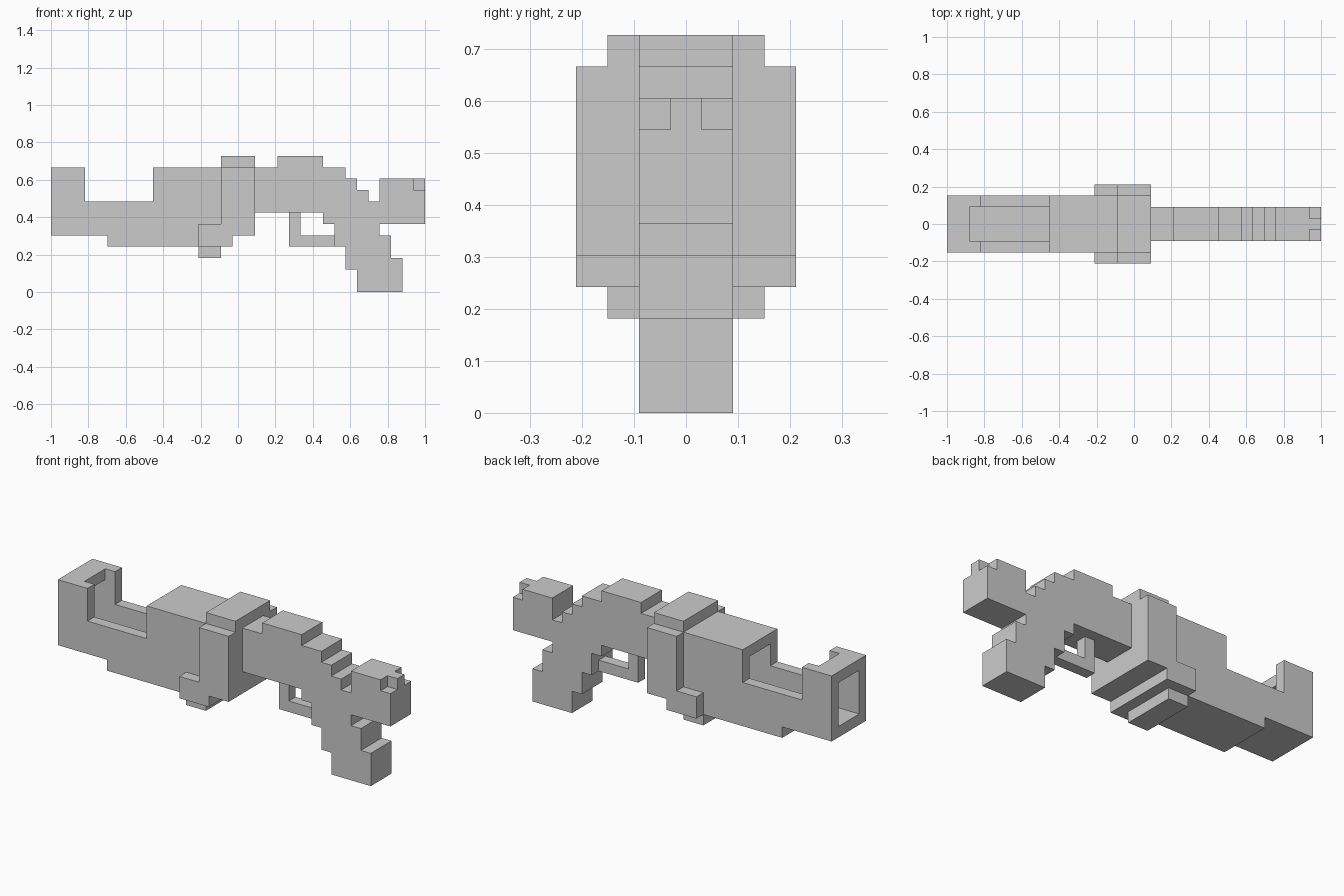
import bpy
import bmesh

if "Cube" in bpy.data.objects:
    bpy.data.objects.remove(bpy.data.objects["Cube"])

U = 2 / 33  # size of one block of the stepped style


def extrude(name, outline, half):
    """Extrude an (x, z) outline, in blocks, from y = -half to y = +half."""
    bm = bmesh.new()
    face = bm.faces.new([bm.verts.new(((x - 16.5) * U, -half * U, z * U)) for x, z in outline])
    moved = bmesh.ops.extrude_face_region(bm, geom=[face])["geom"]
    bmesh.ops.translate(bm, vec=(0, 2 * half * U, 0),
                        verts=[v for v in moved if isinstance(v, bmesh.types.BMVert)])
    bmesh.ops.recalc_face_normals(bm, faces=bm.faces)
    mesh = bpy.data.meshes.new(name)
    bm.to_mesh(mesh)
    bm.free()
    obj = bpy.data.objects.new(name, mesh)
    bpy.context.collection.objects.link(obj)
    return obj


def block(name, x0, x1, z0, z1, half):
    return extrude(name, [(x0, z0), (x1, z0), (x1, z1), (x0, z1)], half)


# Barrel with muzzle ring and open-topped channel
barrel = extrude("barrel", [(0, 5), (5, 5), (5, 4), (13, 4), (13, 5), (15, 5),
                            (15, 11), (9, 11), (9, 8), (3, 8), (3, 11), (0, 11)], 2.5)
bore = extrude("bore_cutter", [(-1, 6), (14.5, 6), (14.5, 10), (9.5, 10), (9.5, 10),
                               (9, 10), (9, 12), (2, 12), (2, 10), (-1, 10)][:3]
               + [(9, 10), (9, 12), (2, 12), (2, 10), (-1, 10)], 1.5)
bore.hide_render = True
bore.hide_viewport = True
cut = barrel.modifiers.new("bore", 'BOOLEAN')
cut.operation = 'DIFFERENCE'
cut.solver = 'EXACT'
cut.object = bore

# Wide collar with its hinge foot, top cap and lower lug
extrude("collar", [(15, 11), (15, 6), (13, 6), (13, 4), (16, 4), (16, 5), (18, 5), (18, 11)], 3.5)
block("collar_cap", 15, 18, 11, 12, 2.5)
block("hinge_lug", 13, 15, 3, 4, 2.5)

# Rear frame, stepped grip and hammer in one profile
extrude("frame_and_grip", [
    (18, 7), (24, 7), (24, 6), (25, 6), (25, 4), (26, 4), (26, 2), (27, 2), (27, 0),
    (31, 0), (31, 3), (30, 3), (30, 5), (29, 5), (29, 6), (33, 6), (33, 9), (32, 9),
    (32, 10), (29, 10), (29, 8), (28, 8), (28, 9), (27, 9), (27, 10), (26, 10),
    (26, 11), (24, 11), (24, 12), (20, 12), (20, 11), (18, 11)], 1.5)
block("hammer_spur", 32, 33, 9, 10, 0.5)

# Thin trigger guard
extrude("trigger_guard", [(21, 7), (21, 4), (25, 4), (25, 5), (22, 5), (22, 7)], 0.5)
